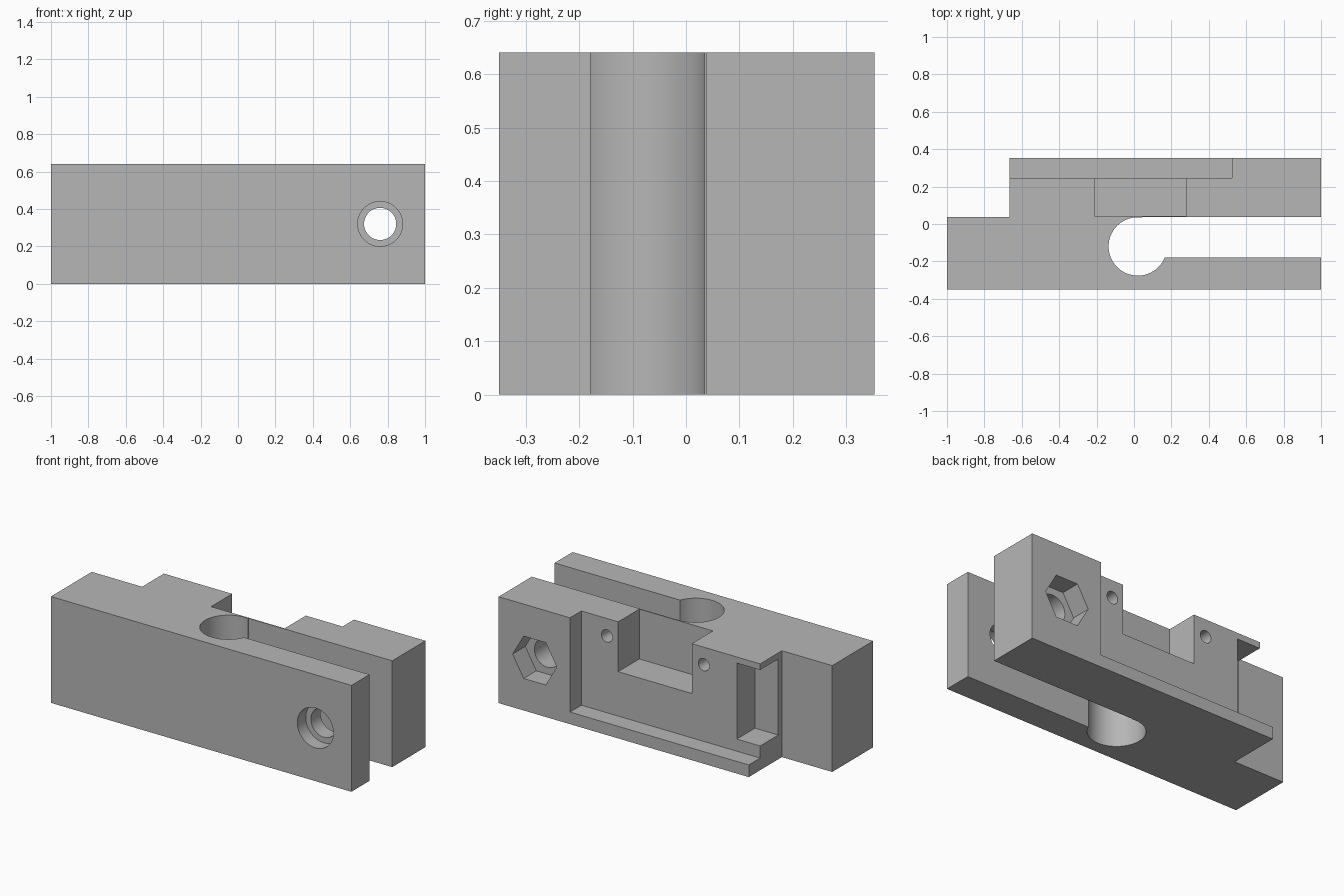
import bpy
import math
from mathutils import Vector

default = bpy.data.objects.get("Cube")
if default:
    bpy.data.objects.remove(default, do_unlink=True)

H = 0.64          # block height
BACK = 0.353      # rear face
SLOT_WALL = 0.038  # rear wall of the slot, level with the end step

grey = bpy.data.materials.new("machined grey")
grey.use_nodes = True
colour = (0.47, 0.47, 0.47, 1)
grey.diffuse_color = colour
grey.node_tree.nodes["Principled BSDF"].inputs["Base Color"].default_value = colour


def prism(name, outline, direction, start):
    """Closed solid swept from an outline placed at start along direction."""
    direction, start = Vector(direction), Vector(start)
    n = len(outline)
    low = [Vector(p) + start for p in outline]
    verts = low + [p + direction for p in low]
    faces = [tuple(range(n))[::-1], tuple(range(n, 2 * n))]
    faces += [(i, (i + 1) % n, (i + 1) % n + n, i + n) for i in range(n)]
    mesh = bpy.data.meshes.new(name)
    mesh.from_pydata(verts, [], faces)
    obj = bpy.data.objects.new(name, mesh)
    bpy.context.collection.objects.link(obj)
    # Make normals point outward whatever the sweep direction
    import bmesh
    bm = bmesh.new()
    bm.from_mesh(mesh)
    bmesh.ops.recalc_face_normals(bm, faces=bm.faces)
    bm.to_mesh(mesh)
    bm.free()
    return obj


def box(name, x0, x1, y0, y1, z0, z1):
    outline = [(x0, y0, 0), (x1, y0, 0), (x1, y1, 0), (x0, y1, 0)]
    return prism(name, outline, (0, 0, z1 - z0), (0, 0, z0))


def bore(name, x, z, r, y0, y1, sides=48):
    turn = 2 * math.pi / sides
    outline = [(r * math.cos(i * turn), 0, r * math.sin(i * turn)) for i in range(sides)]
    return prism(name, outline, (0, y1 - y0, 0), (x, y0, z))


# Clamp block: plan profile with the end step, slot and round relief
cx, cy, r = 0.02, -0.12, 0.156
a0, a1 = math.radians(82), math.radians(338)
arc = [(cx + r * math.cos(a), cy + r * math.sin(a))
       for a in (a0 + (a1 - a0) * i / 48 for i in range(49))]
lower = arc[-1][1]
plan = [(-1, -0.35), (1, -0.35), (1, lower)] + arc[::-1]
plan += [(arc[0][0], SLOT_WALL), (1, SLOT_WALL), (1, BACK),
         (-0.665, BACK), (-0.665, SLOT_WALL), (-1, SLOT_WALL)]
block = prism("clamp_block", [(x, y, 0) for x, y in plan], (0, 0, H), (0, 0, 0))
block.data.materials.append(grey)

# Cutters: rear recess with bottom ledge, centre notch, end pocket
cutters = [
    box("recess_cutter", -0.8, 0.525, 0.245, 0.5, 0.073, 0.8),
    box("notch_cutter", -0.21, 0.28, 0.044, 0.3, 0.34, 0.8),
    box("end_pocket_cutter", -0.8, -0.51, 0.073, 0.3, 0.146, 0.603),
    # Clamp bolt hole, round counterbore in front, hexagonal seat behind
    bore("bolt_cutter", 0.76, 0.32, 0.086, -0.5, 0.5),
    bore("counterbore_cutter", 0.76, 0.32, 0.12, -0.5, -0.27),
    bore("hex_seat_cutter", 0.76, 0.32, 0.147, 0.233, 0.5, 6),
]
# Screw holes either side of the notch
for x in (0.355, -0.29):
    cutters.append(bore("screw_cutter", x, 0.535, 0.037, 0.09, 0.3, 24))

bpy.context.view_layer.objects.active = block
for cutter in cutters:
    cutter.hide_render = True
    mod = block.modifiers.new(cutter.name, "BOOLEAN")
    mod.operation = "DIFFERENCE"
    mod.solver = "EXACT"
    mod.object = cutter
    bpy.ops.object.modifier_apply(modifier=mod.name)
    bpy.data.objects.remove(cutter, do_unlink=True)

bpy.ops.object.select_all(action="DESELECT")
block.select_set(True)
bpy.ops.object.shade_smooth_by_angle(angle=math.radians(30))
